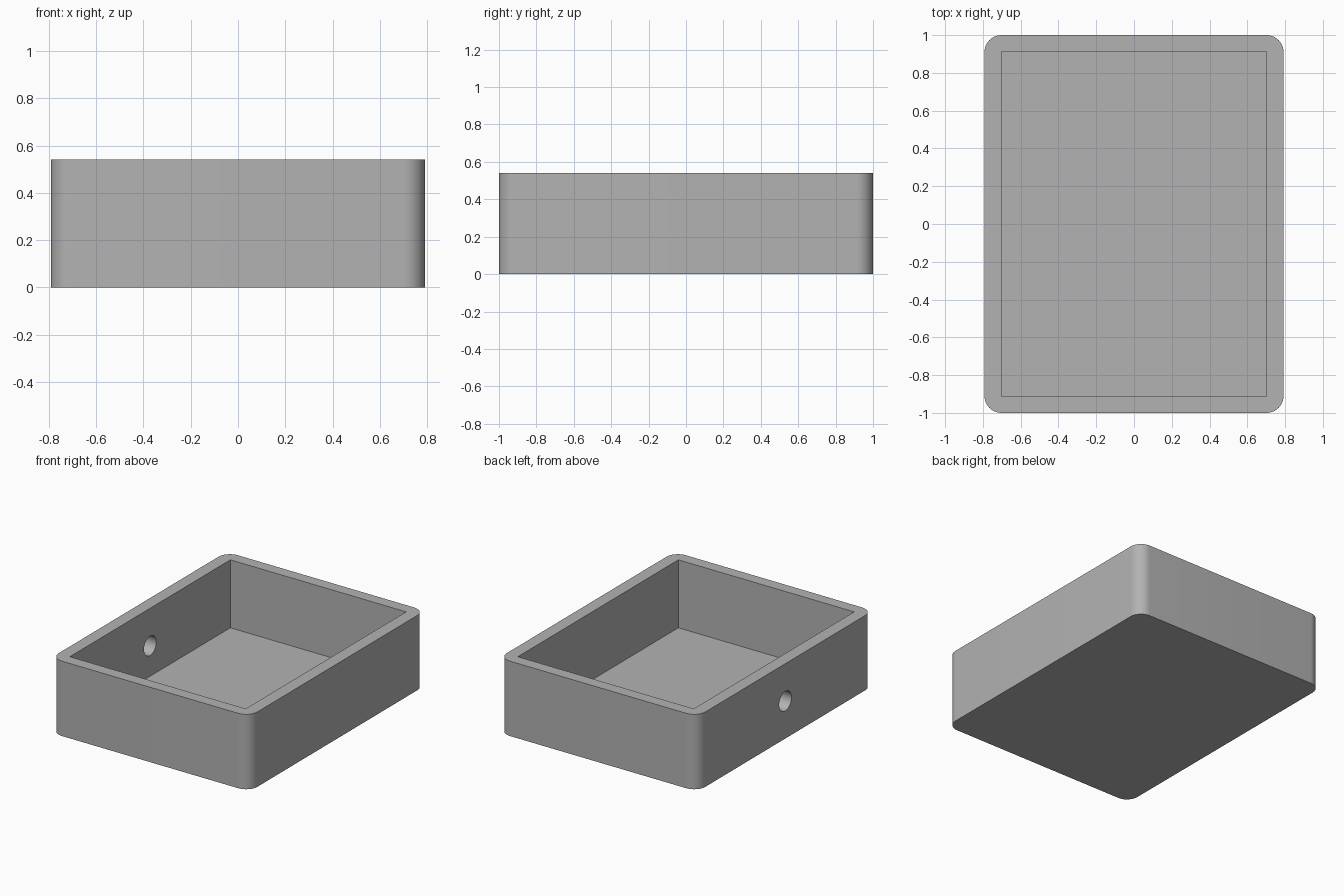
import bpy
import bmesh
from math import radians
from mathutils import Matrix, Vector

if "Cube" in bpy.data.objects:
    bpy.data.objects.remove(bpy.data.objects["Cube"], do_unlink=True)

WIDTH, DEPTH, HEIGHT = 1.584, 2.0, 0.54
FLOOR = 0.05
CORNER = 0.09
HOLE_RADIUS = 0.07

grey = bpy.data.materials.new("plain grey")
grey.use_nodes = True
colour = (0.45, 0.45, 0.45, 1)
grey.diffuse_color = colour
grey.node_tree.nodes["Principled BSDF"].inputs["Base Color"].default_value = colour


def finish(name, bm):
    mesh = bpy.data.meshes.new(name)
    bm.to_mesh(mesh)
    bm.free()
    mesh.materials.append(grey)
    obj = bpy.data.objects.new(name, mesh)
    bpy.context.collection.objects.link(obj)
    return obj


def block(name, size, z_low, corner=0):
    """Box standing on z_low, with optional rounded vertical corners."""
    bm = bmesh.new()
    bmesh.ops.create_cube(bm, size=1)
    bmesh.ops.scale(bm, vec=Vector(size), verts=bm.verts)
    bmesh.ops.translate(bm, vec=(0, 0, z_low + size[2] / 2), verts=bm.verts)
    if corner:
        uprights = [e for e in bm.edges
                    if abs(e.verts[0].co.z - e.verts[1].co.z) > size[2] / 2]
        bmesh.ops.bevel(bm, geom=uprights, offset=corner, segments=12,
                        profile=0.5, affect='EDGES')
    return finish(name, bm)


# Open tray with rounded outer corners
tray = block("tray", (WIDTH, DEPTH, HEIGHT), 0, CORNER)

# Square-cornered cavity
cavity = block("cavity_cutter", (1.402, 1.828, HEIGHT), FLOOR)

# Round hole through the middle of the right wall
bm = bmesh.new()
bmesh.ops.create_cone(bm, cap_ends=True, segments=48, radius1=HOLE_RADIUS,
                      radius2=HOLE_RADIUS, depth=0.4)
turn = Matrix.Translation((-WIDTH / 2, 0, HEIGHT / 2)) @ Matrix.Rotation(radians(90), 4, 'Y')
bmesh.ops.transform(bm, matrix=turn, verts=bm.verts)
hole = finish("hole_cutter", bm)

# Cut both, then remove the cutters
bpy.context.view_layer.objects.active = tray
tray.select_set(True)
for cutter in (cavity, hole):
    cutter.hide_render = True
    cut = tray.modifiers.new(cutter.name, 'BOOLEAN')
    cut.operation = 'DIFFERENCE'
    cut.solver = 'EXACT'
    cut.object = cutter
    bpy.ops.object.modifier_apply(modifier=cut.name)
    bpy.data.objects.remove(cutter, do_unlink=True)

bpy.ops.object.shade_smooth_by_angle(angle=radians(30))
